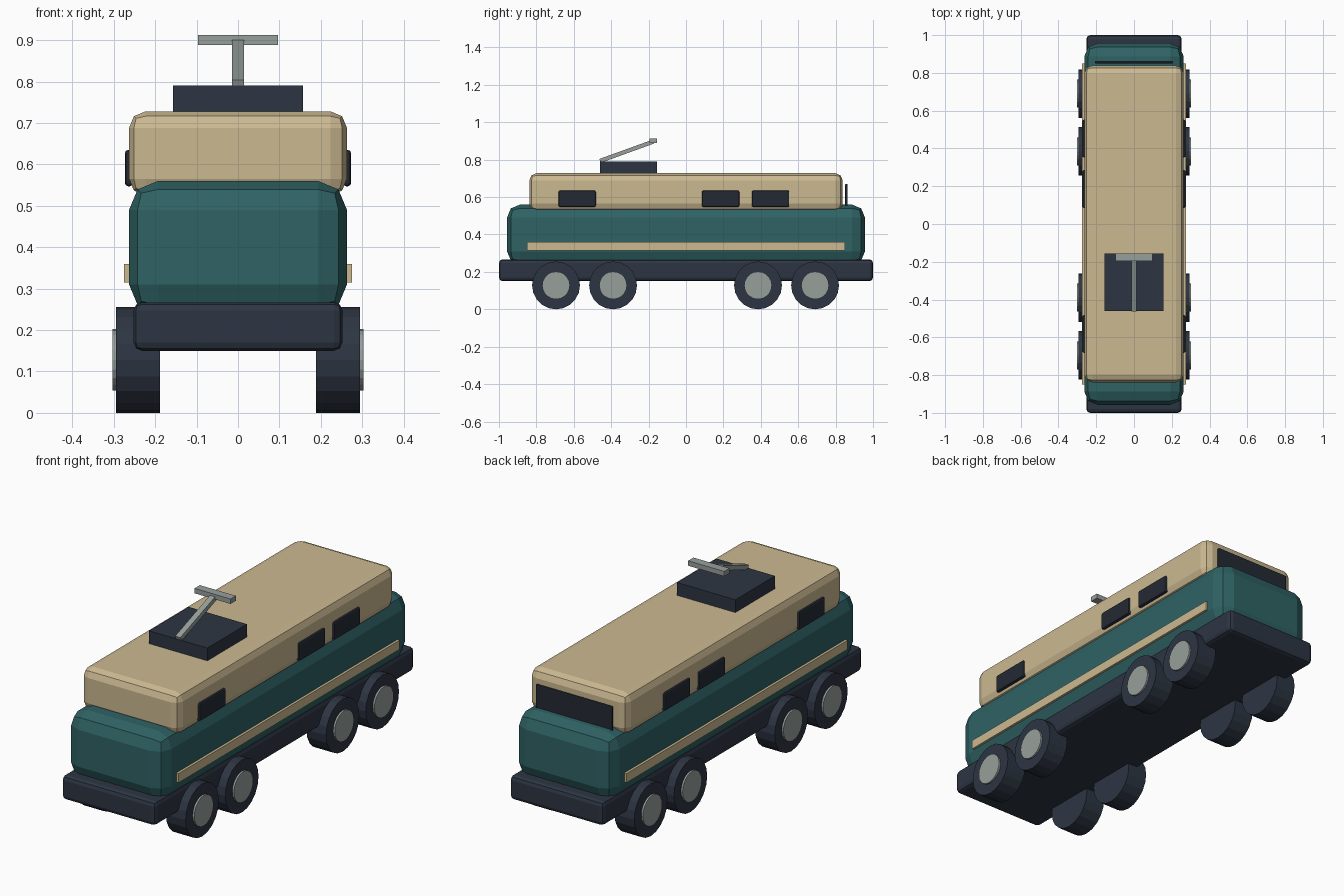
import bpy
from math import pi, atan2, hypot
from mathutils import Vector

default = bpy.data.objects.get("Cube")
if default:
    bpy.data.objects.remove(default, do_unlink=True)


def material(name, rgb):
    mat = bpy.data.materials.new(name)
    mat.use_nodes = True
    color = (*rgb, 1.0)
    mat.diffuse_color = color
    mat.node_tree.nodes["Principled BSDF"].inputs["Base Color"].default_value = color
    return mat


TEAL = material("teal paint", (0.028, 0.122, 0.127))
CREAM = material("cream paint", (0.60, 0.485, 0.285))
DARK = material("dark slate", (0.026, 0.036, 0.055))
GLASS = material("dark glass", (0.017, 0.022, 0.034))
METAL = material("grey metal", (0.31, 0.35, 0.33))


def box(name, low, high, mat, bevel=0.0, segments=2):
    """Box between two corners, with optional rounded edges."""
    low, high = Vector(low), Vector(high)
    bpy.ops.mesh.primitive_cube_add(size=1, location=(low + high) / 2)
    obj = bpy.context.object
    obj.name = name
    obj.scale = high - low
    bpy.ops.object.transform_apply(location=False, rotation=False, scale=True)
    obj.data.materials.append(mat)
    if bevel:
        mod = obj.modifiers.new("rounded edges", "BEVEL")
        mod.width = bevel
        mod.segments = segments
    return obj


def disc(name, radius, x0, x1, y, z, mat, sides):
    """Cylinder lying along x."""
    bpy.ops.mesh.primitive_cylinder_add(
        vertices=sides, radius=radius, depth=abs(x1 - x0),
        location=((x0 + x1) / 2, y, z), rotation=(0, pi / 2, 0))
    obj = bpy.context.object
    obj.name = name
    obj.data.materials.append(mat)


def side_box(name, side, x0, x1, y0, y1, z0, z1, mat, bevel=0.0):
    xs = sorted((side * x0, side * x1))
    box(name, (xs[0], y0, z0), (xs[1], y1, z1), mat, bevel)


# Main shells
box("chassis", (-0.252, -1, 0.15), (0.252, 1, 0.267), DARK, 0.02)
box("lower_body", (-0.263, -0.957, 0.24), (0.263, 0.957, 0.56), TEAL, 0.07)
box("upper_cabin", (-0.263, -0.838, 0.525), (0.263, 0.838, 0.728), CREAM, 0.04)
box("rear_window", (-0.206, 0.85, 0.53), (0.206, 0.864, 0.67), GLASS, 0.005)

# Stripes, side windows and wheels on both sides
for side, label in ((1, "left"), (-1, "right")):
    side_box(f"{label}_stripe", side, 0.255, 0.275, -0.85, 0.85, 0.315, 0.36, CREAM)
    for i, y in enumerate((-0.582, 0.185, 0.452)):
        side_box(f"{label}_window_{i + 1}", side, 0.253, 0.273,
                 y - 0.1, y + 0.1, 0.547, 0.635, GLASS, 0.008)
    for i, y in enumerate((-0.695, -0.39, 0.385, 0.69)):
        disc(f"{label}_wheel_{i + 1}", 0.128, side * 0.188, side * 0.294, y, 0.128, DARK, 20)
        disc(f"{label}_hub_{i + 1}", 0.074, side * 0.28, side * 0.303, y, 0.128, METAL, 20)

# Roof current collector
box("roof_box", (-0.157, -0.46, 0.72), (0.157, -0.155, 0.79), DARK)
box("collector_bar", (-0.097, -0.196, 0.888), (0.097, -0.155, 0.912), METAL)
dy, dz = 0.285, 0.103
half = hypot(dy, dz) / 2
arm = box("collector_arm", (-0.014, -half, -0.011), (0.014, half, 0.011), METAL)
arm.location = (0, -0.317, 0.845)
arm.rotation_euler.x = atan2(dz, dy)
